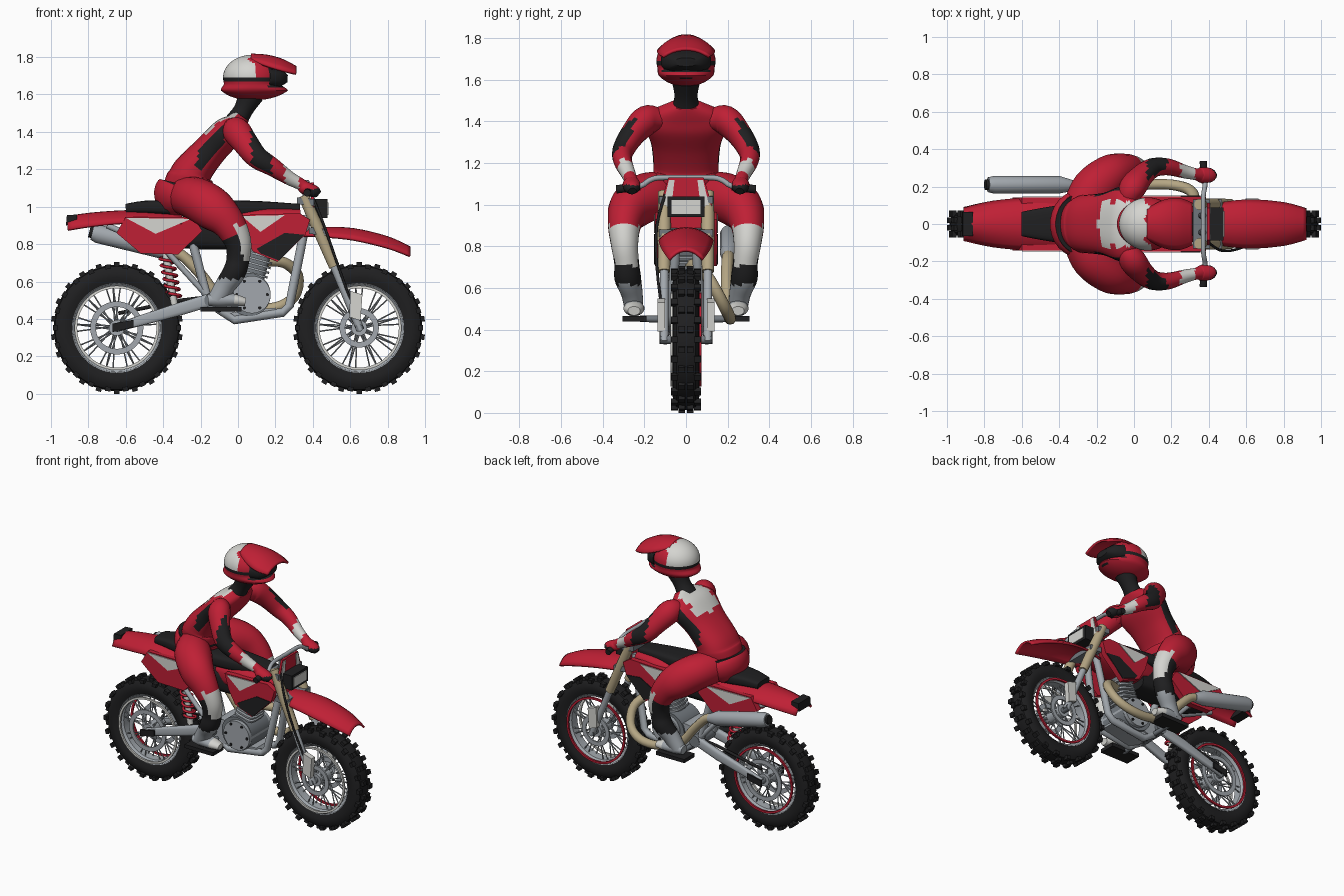
import bpy, bmesh, math
from mathutils import Vector, Matrix

if "Cube" in bpy.data.objects:
    bpy.data.objects.remove(bpy.data.objects["Cube"])

COL = {"red": (.52, .014, .035), "black": (.014, .014, .015), "silver": (.36, .39, .42),
       "white": (.66, .66, .63), "tan": (.46, .38, .23), "steel": (.17, .19, .21)}
MATS = {}
for key, c in COL.items():
    MATS[key] = bpy.data.materials.new(key)
    MATS[key].diffuse_color = (*c, 1)


def finish(bm, name, mat, rule=None, mirror=False, solid=0):
    bmesh.ops.recalc_face_normals(bm, faces=bm.faces)
    keys = [mat]
    for f in bm.faces:
        k = (rule(f.calc_center_median()) if rule else None) or mat
        if k not in keys:
            keys.append(k)
        f.material_index = keys.index(k)
    me = bpy.data.meshes.new(name)
    bm.to_mesh(me)
    bm.free()
    for k in keys:
        me.materials.append(MATS[k])
    ob = bpy.data.objects.new(name, me)
    bpy.context.collection.objects.link(ob)
    if solid:
        m = ob.modifiers.new("thickness", 'SOLIDIFY')
        m.thickness, m.offset = solid, 0
    if mirror:
        ob.modifiers.new("mirror", 'MIRROR').use_axis = (False, True, False)
    return ob


def smooth_path(pts, steps):
    pts = [Vector(p) for p in pts]
    out = []
    for i in range(len(pts) - 1):
        a, b, c, d = pts[max(i - 1, 0)], pts[i], pts[i + 1], pts[min(i + 2, len(pts) - 1)]
        for s in range(steps):
            t = s / steps
            out.append(.5 * (2 * b + (c - a) * t + (2 * a - 5 * b + 4 * c - d) * t * t
                             + (3 * b - a - 3 * c + d) * t ** 3))
    return out + [pts[-1]]


def add_sweep(bm, pts, sides=12, steps=1, e=1.0, ref=(0, 1, 0)):
    """pts: x, y, z, side radius, depth radius"""
    path = smooth_path(pts, steps)
    rings = []
    for i, p in enumerate(path):
        t = (path[min(i + 1, len(path) - 1)] - path[max(i - 1, 0)]).to_3d().normalized()
        s = Vector(ref)
        s = (s - t * s.dot(t)).normalized()
        u = t.cross(s)
        ring = []
        for k in range(sides):
            a = 2 * math.pi * (k + .5) / sides
            ca, sa = math.cos(a), math.sin(a)
            ring.append(bm.verts.new(p.to_3d() + s * p[3] * math.copysign(abs(ca) ** e, ca)
                                     + u * p[4] * math.copysign(abs(sa) ** e, sa)))
        rings.append(ring)
    for r, q in zip(rings, rings[1:]):
        for k in range(sides):
            bm.faces.new((r[k], r[k - 1], q[k - 1], q[k]))
    bm.faces.new(rings[0])
    bm.faces.new(rings[-1])


def sweep(name, pts, mat, sides=12, steps=1, e=1.0, ref=(0, 1, 0), **kw):
    bm = bmesh.new()
    add_sweep(bm, pts, sides, steps, e, ref)
    return finish(bm, name, mat, **kw)


def tube(name, pts, r, mat, steps=1, ref=(0, 1, 0), **kw):
    return sweep(name, [(*p, r, r) for p in pts], mat, 10, steps, 1, ref, **kw)


def disc(name, x, z, y0, y1, r, mat, sides=32, **kw):
    return sweep(name, [(x, y0, z, r, r), (x, y1, z, r, r)], mat, sides, ref=(1, 0, 0), **kw)


def plate(name, pts, a, b, mat, axis='y', **kw):
    """polygon in xz (axis y) or yz (axis x), extruded between a and b"""
    bm = bmesh.new()
    put = (lambda p, d: (p[0], d, p[1])) if axis == 'y' else (lambda p, d: (d, p[0], p[1]))
    f = bm.faces.new([bm.verts.new(put(p, a)) for p in pts])
    g = bmesh.ops.extrude_face_region(bm, geom=[f])
    d = (0, b - a, 0) if axis == 'y' else (b - a, 0, 0)
    bmesh.ops.translate(bm, verts=[v for v in g["geom"] if isinstance(v, bmesh.types.BMVert)], vec=d)
    return finish(bm, name, mat, **kw)


def shell(name, secs, mat, solid=.012, **kw):
    """arched sheet from sections: x, z, half width, edge drop"""
    bm = bmesh.new()
    rows = []
    for x, z, w, d in smooth_path(secs, 4):
        rows.append([bm.verts.new((x, w * k / 5, z - d * abs(k / 5) ** 2.2)) for k in range(-5, 6)])
    for r, q in zip(rows, rows[1:]):
        for k in range(10):
            bm.faces.new((r[k], r[k + 1], q[k + 1], q[k]))
    return finish(bm, name, mat, solid=solid, **kw)


def lathe(name, cx, cz, prof, mat, n=48, **kw):
    """closed profile (radius, y) turned about the wheel axle"""
    bm = bmesh.new()
    rings = [[bm.verts.new((cx + r * math.cos(2 * math.pi * i / n), y, cz + r * math.sin(2 * math.pi * i / n)))
              for r, y in prof] for i in range(n)]
    m = len(prof)
    for i in range(n):
        for k in range(m):
            bm.faces.new((rings[i - 1][k - 1], rings[i - 1][k], rings[i][k], rings[i][k - 1]))
    return finish(bm, name, mat, **kw)


# wheels
def wheel(tag, cx, cz=.352, disc_r=.12):
    lathe(tag + "_tyre", cx, cz, [(.235, -.05), (.27, -.064), (.305, -.062), (.33, -.045), (.338, 0),
                                  (.33, .045), (.305, .062), (.27, .064), (.235, .05)], "black")
    bm = bmesh.new()
    n = 44
    for i in range(n):
        for y, w, r in ([(-.02, .03, .341), (.02, .03, .341)] if i % 2 else [(-.055, .034, .33), (.055, .034, .33)]):
            m = (Matrix.Translation((cx, y, cz)) @ Matrix.Rotation(2 * math.pi * i / n, 4, 'Y')
                 @ Matrix.Translation((r, 0, 0)) @ Matrix.Diagonal((.024, w, .03, 1)))
            bmesh.ops.create_cube(bm, size=1, matrix=m)
    finish(bm, tag + "_tread_knobs", "black")
    lathe(tag + "_rim", cx, cz, [(.215, -.03), (.24, -.054), (.245, 0), (.24, .054), (.215, .03)], "silver")
    for nm, y, mat in (("right", -.068, "white"), ("left", .068, "red")):
        lathe(tag + "_rim_ring_" + nm, cx, cz, [(.212, y - .006), (.226, y - .006), (.226, y + .006), (.212, y + .006)], mat)
    bm = bmesh.new()
    for i in range(36):
        s = 1 if i % 2 else -1
        a, b = 2 * math.pi * i / 36, 2 * math.pi * (i + (1.5 if i % 4 < 2 else -1.5)) / 36
        add_sweep(bm, [(cx + .035 * math.cos(a), s * .05, cz + .035 * math.sin(a), .004, .004),
                       (cx + .222 * math.cos(b), s * .015, cz + .222 * math.sin(b), .004, .004)], 5)
    finish(bm, tag + "_spokes", "silver")
    disc(tag + "_hub", cx, cz, -.07, .07, .042, "silver")
    disc(tag + "_axle", cx, cz, -.125, .125, .02, "steel")
    for y in (-.07, .07):
        lathe(tag + "_brake_ring", cx, cz, [(disc_r - .03, y - .005), (disc_r, y - .005),
                                            (disc_r, y + .005), (disc_r - .03, y + .005)], "silver")


wheel("rear_wheel", -.648, disc_r=.142)
wheel("front_wheel", .648, disc_r=.105)

# front forks, triple clamps and bars
sweep("fork_upper", [(.35, .105, 1.06, .03, .03), (.42, .105, .9, .033, .033), (.515, .105, .68, .03, .03)], "tan", mirror=True)
tube("fork_lower", [(.51, .105, .69), (.655, .105, .34)], .022, "silver", mirror=True)
plate("fork_guard", [(.595, .41), (.655, .39), (.665, .53), (.60, .55)], .10, .137, "white", mirror=True)
for z, x in ((1.03, .365), (.87, .43)):
    plate("fork_clamp", [(x - .05, z - .015), (x + .04, z - .025), (x + .04, z + .01), (x - .05, z + .02)], -.13, .13, "steel")
tube("handlebar", [(.37, 0, 1.13), (.37, .13, 1.13), (.375, .18, 1.115), (.38, .22, 1.09), (.37, .33, 1.075)], .013,
     "silver", 3, (1, 0, 0), mirror=True)
tube("bar_grip", [(.375, .22, 1.088), (.37, .335, 1.074)], .02, "black", 1, (1, 0, 0), mirror=True)
tube("brake_hose", [(.4, -.1, 1.05), (.46, -.14, .9), (.53, -.14, .7), (.62, -.11, .45)], .007, "black", 4)
tube("bar_riser", [(.36, .045, 1.03), (.37, .045, 1.13)], .018, "steel", mirror=True)

# front plate and headlight
plate("number_plate", [(-.09, .86), (.09, .86), (.125, 1.0), (.085, 1.13), (-.085, 1.13), (-.125, 1.0)], .39, .405, "red", 'x')
plate("number_plate_stripe", [(.075, .95), (.11, 1.0), (.082, 1.12), (.055, 1.12)], .405, .41, "white", 'x', mirror=True)
plate("headlight_body", [(-.088, .94), (.088, .94), (.088, 1.04), (-.088, 1.04)], .405, .478, "black", 'x')
plate("headlight_lens", [(-.07, .955), (.07, .955), (.07, 1.022), (-.07, 1.022)], .478, .483, "white", 'x')

# fenders, tail light and seat
shell("front_fender", [(.34, .875, .07, .03), (.46, .885, .11, .045), (.62, .878, .127, .055), (.8, .835, .112, .055),
                       (.92, .78, .08, .045)], "red", .014)
shell("rear_fender", [(-.91, .945, .085, .07), (-.75, .965, .12, .065), (-.55, .975, .138, .06), (-.3, .965, .14, .06)], "red", .014)
plate("tail_light", [(-.92, .90), (-.86, .91), (-.86, .958), (-.915, .955)], -.065, .065, "black")
sweep("seat", [(-.6, 0, .99, .065, .025), (-.5, 0, .998, .085, .034), (-.35, 0, .995, .105, .04), (-.1, 0, .99, .105, .045),
               (.12, 0, .99, .085, .04), (.33, 0, .985, .06, .03)], "black", 20, 3, .5)
sweep("fuel_tank", [(-.12, 0, .9, .08, .06), (.02, 0, .9, .11, .08), (.18, 0, .91, .125, .085), (.34, 0, .93, .09, .06)],
      "red", 20, 3, .6)

# side panels and radiator shrouds with painted plates
sweep("inner_body", [(-.6, 0, .9, .07, .05), (-.45, 0, .87, .1, .08), (-.2, 0, .86, .1, .09), (0, 0, .84, .09, .07)], "black", 16, 1, .5)
plate("side_panel", [(-.65, .86), (-.60, .945), (-.24, .945), (-.19, .87), (-.32, .745), (-.52, .75)], .10, .142, "red", mirror=True)
plate("side_panel_flash", [(-.6, .94), (-.44, .855), (-.25, .935)], .14, .148, "white", mirror=True)
plate("shroud", [(.0, .955), (.33, .965), (.385, .93), (.36, .85), (.21, .705), (.08, .76), (.03, .85)], .11, .148, "red", mirror=True)
plate("shroud_dark_flash", [(.07, .80), (.13, .745), (.25, .86), (.355, .85), (.22, .712), (.12, .75)][2:] + [(.1, .775)],
      .146, .153, "black", mirror=True)
plate("shroud_light_flash", [(.02, .95), (.12, .865), (.25, .955)], .146, .153, "white", mirror=True)

# frame and swingarm
tube("frame_cradle", [(.37, .03, .95), (.34, .05, .80), (.275, .07, .47), (.24, .07, .435), (-.02, .07, .395), (-.1, .07, .45),
                      (-.17, .07, .53), (-.24, .07, .8)], .024, "silver", mirror=True)
tube("subframe", [(-.17, .075, .53), (-.38, .085, .76), (-.7, .07, .9)], .016, "silver", mirror=True)
sweep("swingarm", [(-.12, .085, .51, .02, .035), (-.32, .1, .45, .02, .035), (-.655, .1, .352, .018, .024)], "silver", 12, 1, .6, mirror=True)
plate("axle_block", [(-.67, .33), (-.56, .355), (-.56, .395), (-.67, .375)], .115, .128, "black", mirror=True)
disc("swingarm_pivot", -.14, .5, -.11, .11, .04, "steel")
tube("chain", [(-.05, .078, .53), (-.3, .078, .5), (-.64, .078, .43)], .01, "black")

# rear shock with coil spring
tube("shock_body", [(-.39, -.04, .77), (-.34, -.04, .47)], .02, "white")
coil = [(-.385 + .045 * t + .037 * math.cos(t * 40), -.04 + .037 * math.sin(t * 40), .74 - .23 * t)
        for t in (i / 72 for i in range(73))]
tube("shock_spring", coil, .008, "red", ref=(0, 0, 1))

# engine, cooling fins and exhaust
disc("crankcase", .06, .53, -.1, .1, .115, "steel", 40)
disc("crankcase_cover", .075, .53, -.125, .125, .1, "silver", 40)
disc("gearbox", -.06, .51, -.09, .09, .085, "silver")
plate("skid_plate", [(-.08, .42), (.0, .385), (.22, .425), (.2, .46), (0, .44)], -.08, .08, "silver")
bm = bmesh.new()
for i in range(6):
    a = i * math.pi / 3
    x, z = .075 + .082 * math.cos(a), .53 + .082 * math.sin(a)
    add_sweep(bm, [(x, -.132, z, .009, .009), (x, .132, z, .009, .009)], 8, ref=(1, 0, 0))
finish(bm, "cover_bolts", "black")
sweep("cylinder", [(.07, 0, .58, .06, .06), (.13, 0, .8, .06, .06)], "steel", 16, 1, .5)
for i in range(6):
    x, z = .085 + i * .008, .635 + i * .025
    sweep("cooling_fin", [(x, 0, z, .085, .075), (x + .003, 0, z + .011, .085, .075)], "silver", 16, 1, .5)
tube("exhaust_header", [(.15, .02, .71), (.25, .06, .7), (.32, .12, .63), (.3, .18, .52), (.2, .21, .46), (.05, .21, .46),
                        (-.1, .2, .52), (-.2, .195, .64), (-.3, .2, .74), (-.38, .21, .76)], .029, "tan", 4)
sweep("muffler", [(-.33, .205, .75, .03, .03), (-.4, .21, .77, .047, .05), (-.75, .21, .855, .047, .05),
                  (-.78, .21, .862, .04, .04)], "silver", 20)
tube("muffler_tip", [(-.775, .21, .861), (-.795, .21, .866)], .03, "black")
plate("footpeg", [(-.2, .44), (.02, .44), (.02, .465), (-.2, .465)], .19, .305, "black", mirror=True)
tube("footpeg_mount", [(-.1, .06, .45), (-.1, .22, .452)], .016, "steel", 1, (1, 0, 0), mirror=True)


# rider body
def torso_colour(c):
    d = c.z - c.x - 1.45
    if 1.385 < c.z and d > .045 and abs(c.y) < .12:
        return "white"
    if abs(c.y) > .11 and -.22 < c.x < -.07 and c.z > 1.2 and -.05 < d < .06:
        return "black"
    return None


sweep("torso", [(-.27, 0, 1.1, .14, .13), (-.255, 0, 1.15, .155, .125), (-.235, 0, 1.2, .157, .105), (-.15, 0, 1.3, .168, .09),
                (-.06, 0, 1.395, .2, .085), (-.01, 0, 1.445, .16, .06), (.02, 0, 1.485, .07, .045)], "red", 32, 6, .85, rule=torso_colour)
sweep("belt", [(-.285, 0, 1.085, .165, .15), (-.278, 0, 1.115, .162, .145)], "black", 32)
sweep("pelvis", [(-.26, 0, .99, .10, .09), (-.285, 0, 1.03, .17, .145), (-.29, 0, 1.075, .18, .16), (-.285, 0, 1.095, .165, .145)], "red", 28, 3)


def arm_colour(c):
    if .25 < c.x < .325:
        return "white"
    if .07 < c.x < .18 and c.y + .5 * (c.z - 1.26) + .2 * c.x > .33:
        return "black"
    return "black" if c.x > .385 and c.z < 1.095 else None


sweep("arm", [(-.03, .12, 1.41, .05, .05), (-.01, .19, 1.405, .07, .075), (.04, .255, 1.34, .06, .068), (.1, .3, 1.265, .052, .06),
              (.18, .305, 1.215, .045, .05), (.27, .28, 1.155, .036, .038), (.335, .265, 1.12, .032, .032), (.36, .262, 1.1, .042, .036),
              (.41, .26, 1.08, .038, .032), (.43, .258, 1.065, .02, .02)], "red", 18, 5, rule=arm_colour, mirror=True)


def leg_colour(c):
    if c.z < .615:
        return "silver"
    if c.z < .705:
        return "black"
    if c.z < .9 and c.x > .01 + .25 * (.8 - c.z):
        return "white"
    return "black" if c.z < .86 + .5 * c.x else None


sweep("leg", [(-.30, .07, 1.06, .09, .1), (-.22, .18, 1.04, .12, .115), (-.13, .265, .985, .105, .115), (-.05, .295, .91, .082, .09),
              (.0, .295, .81, .066, .072), (.0, .285, .72, .06, .062), (-.02, .28, .65, .064, .062), (-.07, .26, .575, .052, .055),
              (-.115, .25, .5, .045, .05)], "red", 20, 5, rule=leg_colour, mirror=True)
sweep("boot_foot", [(-.16, .25, .50, .035, .03), (-.1, .25, .505, .046, .042), (-.02, .25, .5, .05, .034), (.04, .25, .49, .03, .022)],
      "silver", 16, 3, rule=lambda c: "white" if c.x > -.01 else None, mirror=True)

# neck, helmet, goggles and peak
sweep("neck", [(-.01, 0, 1.455, .075, .06), (.03, 0, 1.52, .055, .052), (.07, 0, 1.6, .07, .07)], "black", 20, 3)
bm = bmesh.new()
bmesh.ops.create_uvsphere(bm, u_segments=48, v_segments=36, radius=1)
for v in bm.verts:
    x, y, z = v.co
    low = max(0, min(1, (-.3 - z) / .25))
    wide = 1 + .3 * low
    x *= .155 * wide * (1 + (.16 * low if x > 0 else 0))
    v.co = (.075 + x, y * .142 * (1 + .12 * low), max(1.69 + z * .122, 1.572))


def helmet_colour(c):
    if c.x > .165 and 1.64 < c.z < 1.74 or 1.668 < c.z < 1.692:
        return "black"
    if c.x > .24 and abs(c.y) < .06 and 1.592 < c.z < 1.615:
        return "black"
    if c.z < 1.5725:
        return "black"
    return "white" if c.z > 1.69 and c.x < .075 - .02 * math.sin(c.y * 60) else None


finish(bm, "helmet", "red", rule=helmet_colour)
sweep("goggles", [(.17, 0, 1.69, .122, .055), (.225, 0, 1.688, .105, .05), (.265, 0, 1.685, .05, .02)], "black", 24, 1, .7)
shell("helmet_peak", [(.07, 1.812, .08, .03), (.16, 1.805, .125, .055), (.24, 1.782, .135, .055), (.31, 1.745, .11, .035)], "red", .014)

# smooth curved parts, keep edges sharp
for ob in bpy.context.scene.objects:
    ob.select_set(True)
    bpy.context.view_layer.objects.active = ob
bpy.ops.object.shade_smooth_by_angle(angle=math.radians(38))

for m in bpy.data.materials:
    if m.users and not m.is_grease_pencil:
        m.use_nodes = True
        m.node_tree.nodes["Principled BSDF"].inputs["Base Color"].default_value = m.diffuse_color
